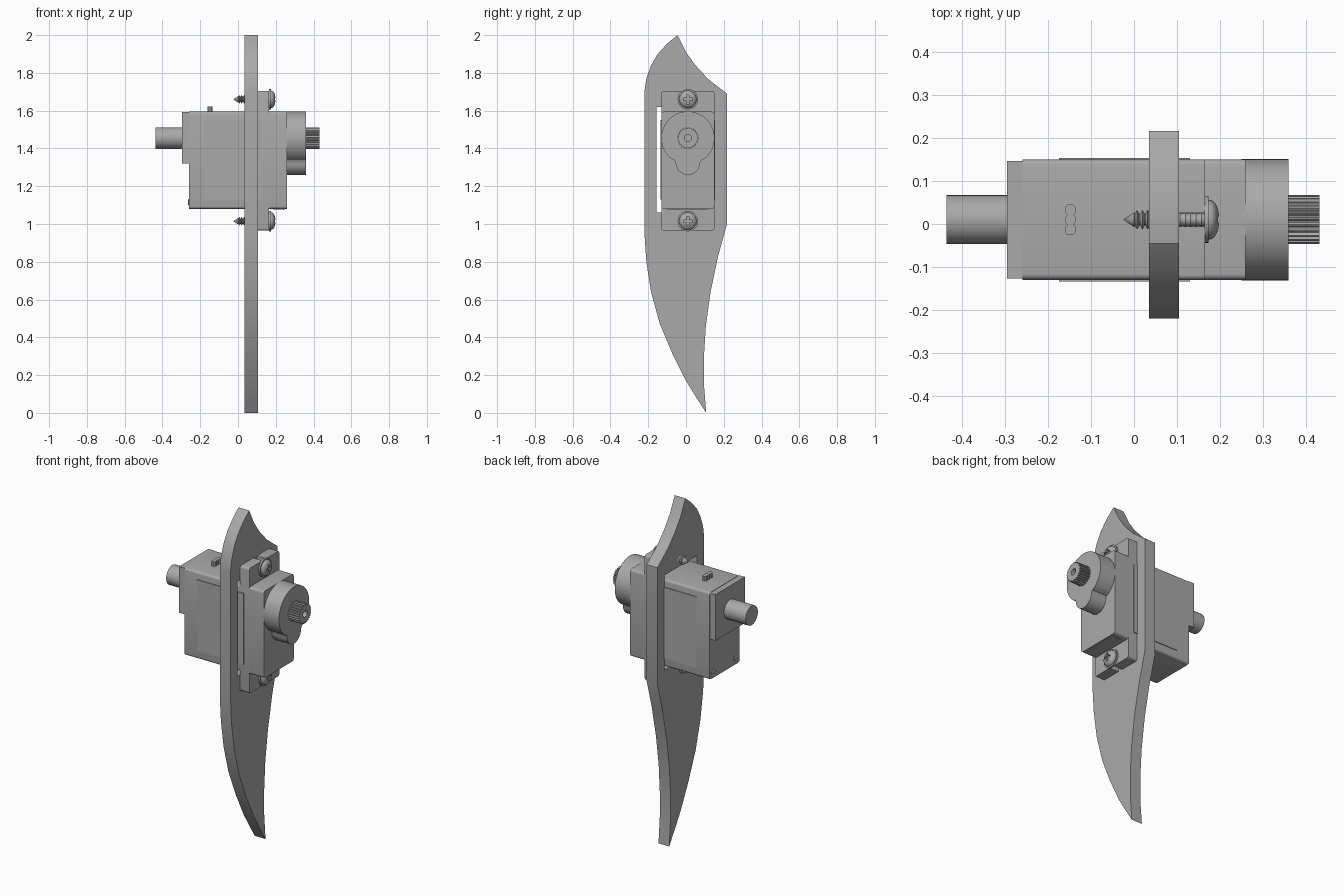
import bpy, bmesh, math
from math import sin, cos, pi, radians
from mathutils import Vector, Matrix

cube = bpy.data.objects.get("Cube")
if cube:
    bpy.data.objects.remove(cube, do_unlink=True)

GREY = (0.4, 0.4, 0.4, 1)
mat = bpy.data.materials.new("plain grey")
mat.use_nodes = True
mat.diffuse_color = GREY
mat.node_tree.nodes["Principled BSDF"].inputs["Base Color"].default_value = GREY

CY, AXIS_Z = 0.01, 1.455      # centre line of the servo and its shafts
SCREW_Z = (1.66, 1.015)


def finish(name, bm, smooth=False):
    bmesh.ops.recalc_face_normals(bm, faces=bm.faces)
    me = bpy.data.meshes.new(name)
    bm.to_mesh(me)
    bm.free()
    ob = bpy.data.objects.new(name, me)
    bpy.context.collection.objects.link(ob)
    me.materials.append(mat)
    bpy.ops.object.select_all(action='DESELECT')
    bpy.context.view_layer.objects.active = ob
    ob.select_set(True)
    if smooth:
        bpy.ops.object.shade_smooth_by_angle(angle=radians(30))
    return ob


def prism(name, pts, x0, x1, smooth=False):
    """Extrude a (y, z) outline along x."""
    bm = bmesh.new()
    face = bm.faces.new([bm.verts.new((x0, y, z)) for y, z in pts])
    geo = bmesh.ops.extrude_face_region(bm, geom=[face])["geom"]
    bmesh.ops.translate(bm, vec=(x1 - x0, 0, 0),
                        verts=[v for v in geo if isinstance(v, bmesh.types.BMVert)])
    return finish(name, bm, smooth)


def box(name, x, y, z, bevel=0.0):
    bm = bmesh.new()
    bmesh.ops.create_cube(bm, size=1)
    for v in bm.verts:
        v.co = [r[0] if c < 0 else r[1] for c, r in zip(v.co, (x, y, z))]
    if bevel:      # round only the edges that run along x
        edges = [e for e in bm.edges
                 if abs(e.verts[0].co.x - e.verts[1].co.x) > 1e-5]
        bmesh.ops.bevel(bm, geom=edges, offset=bevel, segments=4,
                        profile=0.5, affect='EDGES')
    return finish(name, bm, bevel > 0)


def lathe(name, profile, y, z, steps=32):
    """Spin an (x, radius) profile about an axis along x."""
    bm = bmesh.new()
    vs = [bm.verts.new((x, 0, r)) for x, r in profile]
    es = [bm.edges.new(p) for p in zip(vs, vs[1:])]
    bmesh.ops.spin(bm, geom=vs + es, cent=(0, 0, 0), axis=(1, 0, 0),
                   angle=2 * pi, steps=steps, use_merge=True)
    bmesh.ops.remove_doubles(bm, verts=bm.verts, dist=1e-5)
    bmesh.ops.translate(bm, verts=bm.verts, vec=(0, y, z))
    return finish(name, bm, True)


def cut(ob, cutter):
    mod = ob.modifiers.new("cut", 'BOOLEAN')
    mod.operation, mod.solver, mod.object = 'DIFFERENCE', 'EXACT', cutter
    bpy.ops.object.select_all(action='DESELECT')
    bpy.context.view_layer.objects.active = ob
    ob.select_set(True)
    bpy.ops.object.modifier_apply(modifier=mod.name)
    bpy.data.objects.remove(cutter, do_unlink=True)


# Blade with a slot for the servo
outline = [(-0.045, 2.0), (0.0, 1.91), (0.05, 1.84), (0.12, 1.765), (0.217, 1.69),
           (0.217, 1.0), (0.17, 0.83), (0.13, 0.64), (0.105, 0.46), (0.095, 0.3),
           (0.095, 0.15), (0.107, 0.0), (0.055, 0.08), (0.0, 0.17), (-0.075, 0.32),
           (-0.14, 0.475), (-0.185, 0.64), (-0.21, 0.8), (-0.22, 0.95), (-0.22, 1.7),
           (-0.21, 1.77), (-0.185, 1.84), (-0.15, 1.9), (-0.1, 1.955)]
blade = prism("blade", outline, 0.035, 0.105, smooth=True)
cut(blade, box("slot_cutter", (0, 0.2), (-0.155, 0.152), (1.06, 1.62)))

# Servo case, rear step and side panels
box("servo_case", (-0.26, 0.26), (-0.13, 0.15), (1.08, 1.595), 0.014)
box("rear_step", (-0.296, -0.26), (-0.127, 0.147), (1.32, 1.593))
for side, y in (("front", (-0.134, -0.129)), ("back", (0.149, 0.154))):
    box(side + "_label", (-0.175, 0.13), y, (1.13, 1.55))
box("lower_label", (0.185, 0.25), (-0.1, 0.12), (1.076, 1.082))

# Mounting flange, open at each end around the screw
flange = box("mounting_flange", (0.105, 0.165), (-0.13, 0.15), (0.965, 1.705), 0.012)
for z, end in zip(SCREW_Z, (1.75, 0.92)):
    cut(flange, box("notch_cutter", (0.08, 0.19), (CY - 0.016, CY + 0.016),
                    (min(z, end), max(z, end))))

# Gear housing: a large round with a small lobe joined by fillets
R, r, LOBE_Z = 0.141, 0.065, 1.325
half = [(R * sin(a), AXIS_Z + R * cos(a))
        for a in [radians(k * 5) for k in range(29)]]
half += [(0.072, 1.338)]
half += [(r * cos(a), LOBE_Z - r * sin(a))
         for a in [radians(k * 10) for k in range(10)]]
loop = half[:-1] + [(0, LOBE_Z - r)] + [(-y, z) for y, z in reversed(half[1:-1])]
prism("gear_housing", [(CY + y, z) for y, z in loop], 0.25, 0.36, smooth=True)

# Splined output shaft with a centre hole
TEETH = 25
spline = []
for k in range(TEETH * 4):
    a, rad = 2 * pi * k / (TEETH * 4), 0.057 if k % 4 < 2 else 0.051
    spline.append((CY + rad * cos(a), AXIS_Z + rad * sin(a)))
shaft = prism("output_shaft", spline, 0.355, 0.432)
cut(shaft, lathe("hole_cutter", [(0.38, 0), (0.38, 0.019), (0.45, 0.019), (0.45, 0)],
                 CY, AXIS_Z))

# Plain rear shaft
lathe("rear_shaft", [(-0.437, 0), (-0.437, 0.057), (-0.28, 0.057), (-0.28, 0)],
      CY, AXIS_Z, 40)

# Mounting screws: ridged stem, washer and cross-slotted dome
for place, z in zip(("upper", "lower"), SCREW_Z):
    stem = [(-0.025, 0), (0.0, 0.017)]
    for k in range(13):
        x = 0.002 + k * 0.0125
        stem += [(x, 0.014), (x + 0.005, 0.023 if x < 0.1 else 0.016), (x + 0.01, 0.014)]
    stem += [(0.17, 0.013), (0.17, 0)]
    lathe(place + "_screw_stem", stem, CY, z, 20)
    lathe(place + "_screw_washer",
          [(0.164, 0), (0.164, 0.054), (0.174, 0.054), (0.174, 0)], CY, z)
    dome = [(0.172, 0), (0.172, 0.046)]
    dome += [(0.176 + 0.023 * sin(a), 0.046 * cos(a))
             for a in [radians(k * 15) for k in range(6)]] + [(0.199, 0)]
    head = lathe(place + "_screw_head", dome, CY, z)
    for w, h in ((0.024, 0.007), (0.007, 0.024)):
        cut(head, box("cross_cutter", (0.186, 0.22), (CY - w, CY + w), (z - h, z + h)))

# Small wire connector on the top
for k in (-1, 0, 1):
    bm = bmesh.new()
    bmesh.ops.create_cone(bm, cap_ends=True, segments=8, radius1=0.014, radius2=0.014,
                          depth=0.04,
                          matrix=Matrix.Translation((-0.148, CY + k * 0.023, 1.603))
                          @ Matrix.Rotation(pi / 8, 4, 'Z'))
    finish("wire_socket", bm)

# Case screws on the rear face
for y in (CY - 0.105, CY + 0.105):
    lathe("case_screw", [(-0.265, 0), (-0.265, 0.011), (-0.262, 0.017), (-0.255, 0.017)],
          y, 1.115, 16)
